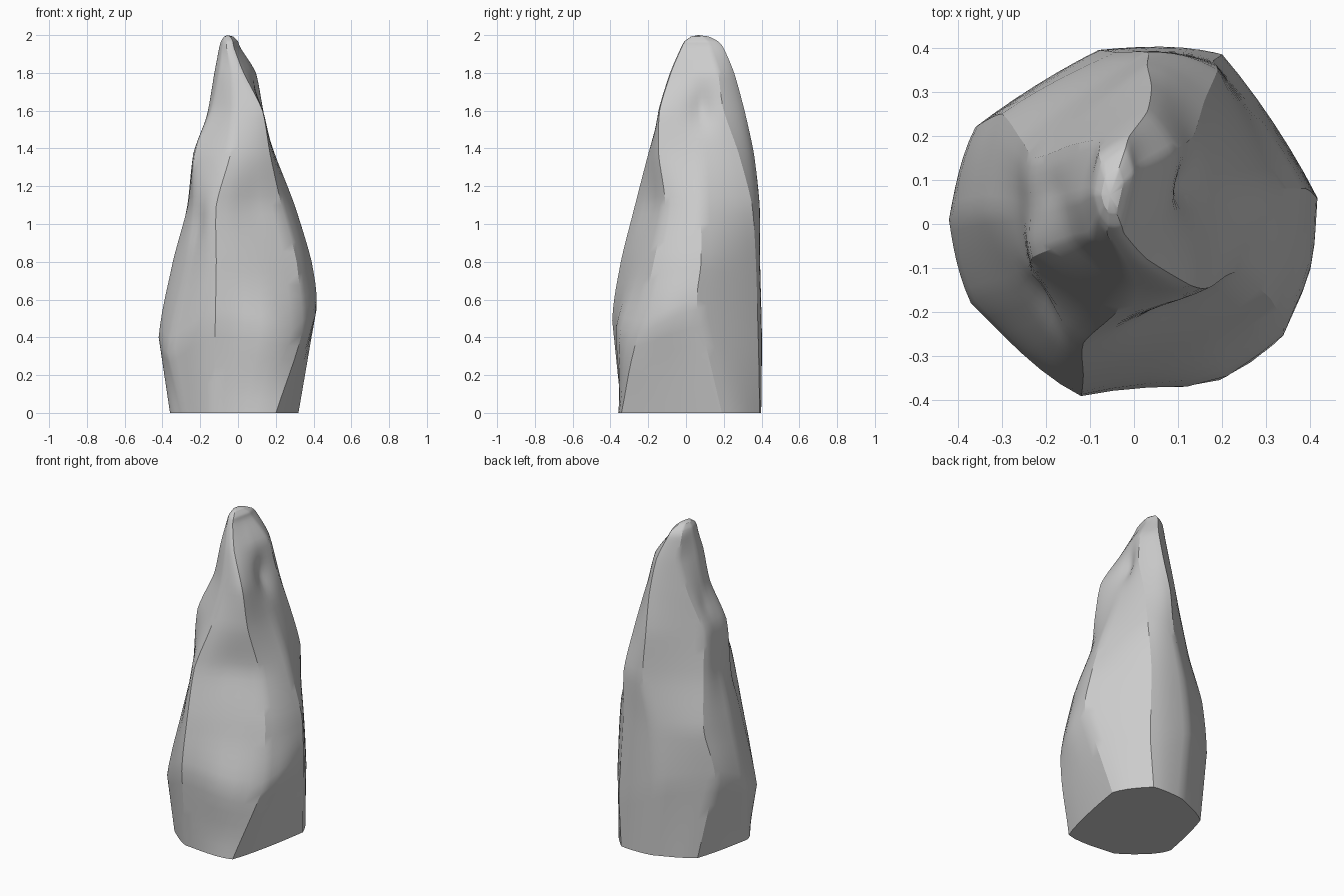
import bpy, bmesh, math
from mathutils import Vector

if "Cube" in bpy.data.objects:
    bpy.data.objects.remove(bpy.data.objects["Cube"])

# Cross-sections: height, then eight corners (x, y) running left, front, right, back
SECTIONS = [
    (0.00, [(-.36, -.10), (-.29, -.22), (-.13, -.34), (.20, -.34), (.32, .19), (.18, .39), (-.03, .39), (-.27, .27)]),
    (0.45, [(-.42, .01), (-.37, -.18), (-.12, -.39), (.33, -.245), (.415, .06), (.20, .385), (-.08, .395), (-.36, .22)]),
    (0.80, [(-.345, .03), (-.27, -.15), (-.115, -.345), (.31, -.17), (.39, .08), (.18, .37), (-.04, .39), (-.30, .25)]),
    (1.10, [(-.265, .03), (-.235, -.11), (-.115, -.27), (.23, -.11), (.30, .08), (.19, .35), (.03, .39), (-.255, .19)]),
    (1.37, [(-.235, .03), (-.23, -.075), (-.04, -.20), (.17, -.145), (.195, .08), (.16, .28), (.03, .36), (-.225, .15)]),
    (1.60, [(-.16, .05), (-.14, -.04), (-.02, -.135), (.13, -.14), (.125, .06), (.135, .20), (.04, .31), (-.14, .18)]),
    (1.80, [(-.125, .06), (-.10, -.03), (-.03, -.08), (.03, -.08), (.075, .05), (.095, .17), (.03, .255), (-.08, .19)]),
    (1.93, [(-.10, .07), (-.085, .01), (-.06, -.025), (-.02, -.025), (.005, .07), (.015, .13), (-.01, .20), (-.08, .16)]),
]
SHOULDER_SHIFT = [-.05, -.13, .04, -.03, .10, -.15, .0, .05]   # zigzag of the lower ridge
# Hollows (positive depth) and bulges (negative): centre, radius, depth
DENTS = [((.13, .09, 1.62), .09, .03), ((.08, -.21, 1.12), .11, .012), ((-.22, -.18, 1.0), .10, .02),
         ((-.19, .08, 1.5), .07, .01), ((.17, -.32, .42), .2, -.05), ((.38, -.1, .5), .15, -.012)]
TIP = Vector((-.055, .065, 2.0))
STEPS = 6


def blend(p0, p1, p2, p3, t, roundness):
    """Straight edge mixed with a rounded curve through the same corners."""
    curve = .5 * (2 * p1 + (p2 - p0) * t + (2 * p0 - 5 * p1 + 4 * p2 - p3) * t * t
                  + (3 * p1 - p0 - 3 * p2 + p3) * t ** 3)
    return p1.lerp(p2, t).lerp(curve, roundness)


# Corner grid, closed at the top by shrinking rings
grid = []
for i, (z, pts) in enumerate(SECTIONS):
    grid.append([Vector((x, y, z + (SHOULDER_SHIFT[k] if i == 1 else 0))) for k, (x, y) in enumerate(pts)])
last = grid[-1]
for s, z in ((.78, 1.967), (.42, 1.992)):
    grid.append([Vector((TIP.x + (p.x - TIP.x) * s, TIP.y + (p.y - TIP.y) * s, z)) for p in last])

# Refine between the sections
rows = []
n = len(grid)
for i in range(n - 1):
    for s in range(STEPS):
        a, b, c, d = (grid[max(0, min(n - 1, i + o))] for o in (-1, 0, 1, 2))
        round_z = 0 if i == 0 else .6
        rows.append([blend(a[k], b[k], c[k], d[k], s / STEPS, round_z) for k in range(8)])
rows.append(grid[-1])

# Skin the spire
bm = bmesh.new()
rings = []
for row in rows:
    ring = []
    for k in range(8):
        for s in range(STEPS):
            p = blend(row[k - 1], row[k], row[(k + 1) % 8], row[(k + 2) % 8], s / STEPS, .4)
            inward = Vector((-.03 - p.x, .07 - p.y, 0)).normalized()
            push = 0
            for centre, radius, depth in DENTS:
                q = p - Vector(centre)
                q.z *= .6
                push += depth * math.exp(-q.length_squared / radius ** 2 * 2)
            ring.append(bm.verts.new(p + inward * push))
    rings.append(ring)
m = len(rings[0])
for lo, hi in zip(rings, rings[1:]):
    for k in range(m):
        bm.faces.new((lo[k], lo[(k + 1) % m], hi[(k + 1) % m], hi[k]))
bm.faces.new(rings[0][::-1])
tip = bm.verts.new(TIP)
for k in range(m):
    bm.faces.new((rings[-1][k], rings[-1][(k + 1) % m], tip))
bmesh.ops.recalc_face_normals(bm, faces=bm.faces)

mesh = bpy.data.meshes.new("rock_spire")
bm.to_mesh(mesh)
bm.free()
rock = bpy.data.objects.new("rock_spire", mesh)
bpy.context.collection.objects.link(rock)
bpy.context.view_layer.objects.active = rock
rock.select_set(True)
bpy.ops.object.shade_smooth_by_angle(angle=math.radians(30))
